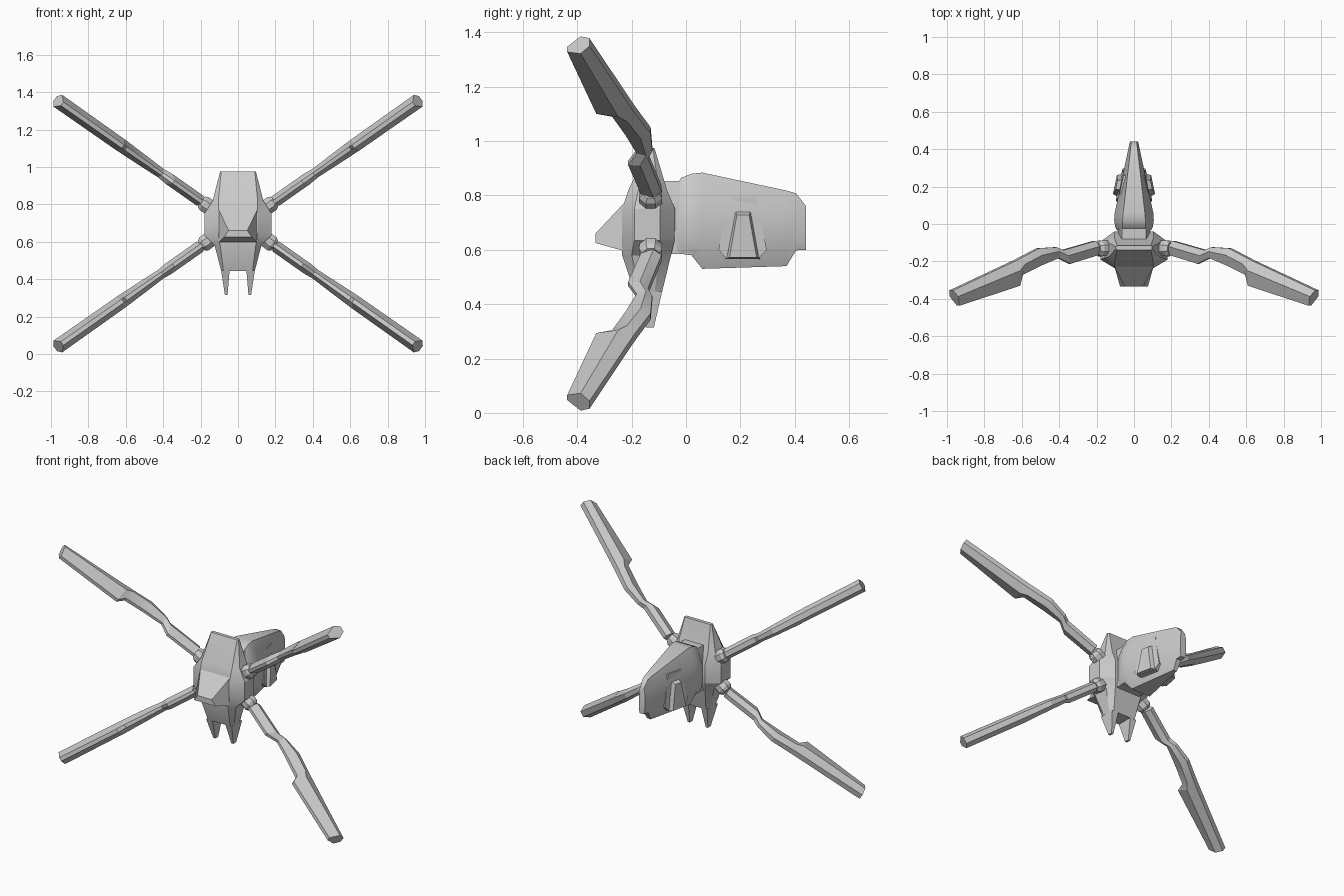
import bpy, bmesh, math
from mathutils import Vector

CZ = 0.697                      # height of the wing symmetry plane
TH = math.radians(35.1)         # wing spread angle


def loft(name, rings, angle=28):
    """Skin a list of equal-length rings and cap both ends."""
    bm = bmesh.new()
    vs = [[bm.verts.new(p) for p in r] for r in rings]
    n = len(vs[0])
    for a, b in zip(vs, vs[1:]):
        for i in range(n):
            j = (i + 1) % n
            bm.faces.new((a[i], a[j], b[j], b[i]))
    bm.faces.new(vs[0])
    bm.faces.new(vs[-1][::-1])
    bmesh.ops.recalc_face_normals(bm, faces=bm.faces)
    me = bpy.data.meshes.new(name)
    bm.to_mesh(me)
    bm.free()
    ob = bpy.data.objects.new(name, me)
    bpy.context.collection.objects.link(ob)
    bpy.ops.object.select_all(action='DESELECT')
    ob.select_set(True)
    bpy.context.view_layer.objects.active = ob
    bpy.ops.object.shade_smooth_by_angle(angle=math.radians(angle))
    return ob


def rect_z(x0, x1, y0, y1, z):
    return [(x0, y0, z), (x1, y0, z), (x1, y1, z), (x0, y1, z)]


# Main hull: octagonal levels (z, front half width, side half width, y front, y side front, y side rear, y rear)
def hull_ring(z, xf, xs, yf, ya, yb, yr):
    return [(-xf, yf, z), (xf, yf, z), (xs, ya, z), (xs, yb, z),
            (xf, yr, z), (-xf, yr, z), (-xs, yb, z), (-xs, ya, z)]


loft("hull", [hull_ring(*r) for r in [
    (0.445, 0.078, 0.090, -0.190, -0.165, -0.115, -0.088),
    (0.580, 0.095, 0.125, -0.235, -0.200, -0.100, -0.055),
    (0.635, 0.105, 0.180, -0.235, -0.190, -0.095, -0.042),
    (0.750, 0.105, 0.180, -0.235, -0.190, -0.095, -0.040),
    (0.820, 0.105, 0.135, -0.212, -0.175, -0.100, -0.070),
    (0.975, 0.090, 0.096, -0.138, -0.132, -0.122, -0.116)]])

# Twin prongs under the hull
for s, side in ((1, "right"), (-1, "left")):
    loft("prong_" + side, [
        rect_z(s * 0.045, s * 0.090, -0.190, -0.088, 0.446),
        rect_z(s * 0.056, s * 0.070, -0.147, -0.118, 0.315)])

# Front snout
loft("snout", [
    [(-0.105, -0.225, 0.595), (0.105, -0.225, 0.595), (0.105, -0.225, 0.775), (-0.105, -0.225, 0.775)],
    [(-0.075, -0.333, 0.625), (0.075, -0.333, 0.625), (0.05, -0.333, 0.66), (-0.05, -0.333, 0.66)]])

# Neck joining hull and tail
loft("neck", [rect_z(-0.085, 0.085, -0.10, 0.02, 0.585),
              rect_z(-0.085, 0.085, -0.10, 0.02, 0.76),
              rect_z(-0.065, 0.065, -0.10, 0.02, 0.853)])


# Tail pod: sections along y (y, top x, top z, side x, upper z, lower z, bottom x, bottom z)
def tail_ring(y, xt, zt, xm, z1, z2, xb, zb):
    half = [(xb, zb), (xm, z2), (xm, z1), (xt, zt)]
    return [(x, y, z) for x, z in half] + [(-x, y, z) for x, z in half[::-1]]


loft("tail_pod", [tail_ring(*r) for r in [
    (-0.036, 0.060, 0.835, 0.090, 0.75, 0.64, 0.080, 0.585),
    (-0.018, 0.062, 0.865, 0.100, 0.77, 0.63, 0.085, 0.585),
    (0.020, 0.061, 0.880, 0.106, 0.78, 0.63, 0.080, 0.580),
    (0.060, 0.058, 0.884, 0.103, 0.78, 0.61, 0.068, 0.530),
    (0.370, 0.022, 0.818, 0.037, 0.74, 0.61, 0.012, 0.540),
    (0.405, 0.018, 0.808, 0.030, 0.74, 0.63, 0.018, 0.598),
    (0.442, 0.014, 0.760, 0.021, 0.73, 0.63, 0.016, 0.600)]], 40)


# Side panels: a shallow frame and a raised block following the tapering pod
def trapezoid(s, lift, pts):
    return [(s * (0.105 - (y - 0.045) * 0.208 + lift - (z - 0.565) * 0.06), y, z) for y, z in pts]


frame = [(0.148, 0.567), (0.265, 0.567), (0.297, 0.60), (0.26, 0.793), (0.158, 0.793), (0.12, 0.60)]
block0 = [(0.145, 0.567), (0.272, 0.567), (0.240, 0.745), (0.180, 0.745)]
block1 = [(0.160, 0.572), (0.260, 0.572), (0.232, 0.728), (0.187, 0.728)]
for s, side in ((1, "right"), (-1, "left")):
    loft("panel_frame_" + side, [trapezoid(s, -0.03, frame), trapezoid(s, 0.010, frame)], 15)
    loft("panel_block_" + side, [trapezoid(s, 0.0, block0), trapezoid(s, 0.032, block1)], 15)


# Wings: stations (front x, front y, rear x, rear y, half width), hexagonal section
STATIONS = [
    (0.190, -0.165, 0.210, -0.090, 0.032),
    (0.345, -0.213, 0.385, -0.140, 0.032),
    (0.405, -0.182, 0.420, -0.124, 0.027),
    (0.500, -0.222, 0.515, -0.130, 0.032),
    (0.600, -0.272, 0.605, -0.178, 0.036),
    (0.615, -0.330, 0.640, -0.196, 0.037),
    (0.940, -0.437, 0.978, -0.355, 0.039)]


def wing_point(x, y, w, sx, sz):
    px = x - w * math.sin(TH)
    pz = x * math.tan(TH) - 0.02 + w * math.cos(TH)
    return (sx * px, y, CZ + sz * pz)


def wing_ring(st, sx, sz):
    xf, yf, xr, yr, w = st
    f, r = Vector((xf, yf)), Vector((xr, yr))
    m = f.lerp(r, 0.6)
    return [wing_point(p.x, p.y, k * w, sx, sz) for p, k in
            ((f, -0.3), (m, -1), (r, -0.45), (r, 0.45), (m, 1), (f, 0.3))]


def collar_ring(x, rad, sx, sz):
    return [wing_point(x, -0.130 + rad * math.cos(a), rad * math.sin(a), sx, sz)
            for a in [math.pi * (i + 0.5) / 4 for i in range(8)]]


for sx, a in ((1, "right"), (-1, "left")):
    for sz, b in ((1, "upper"), (-1, "lower")):
        tag = f"_{b}_{a}"
        loft("wing" + tag, [wing_ring(st, sx, sz) for st in STATIONS], 20)
        loft("wing_collar" + tag, [collar_ring(x, r, sx, sz) for x, r in
                                   ((0.12, 0.044), (0.182, 0.046), (0.197, 0.034))])
